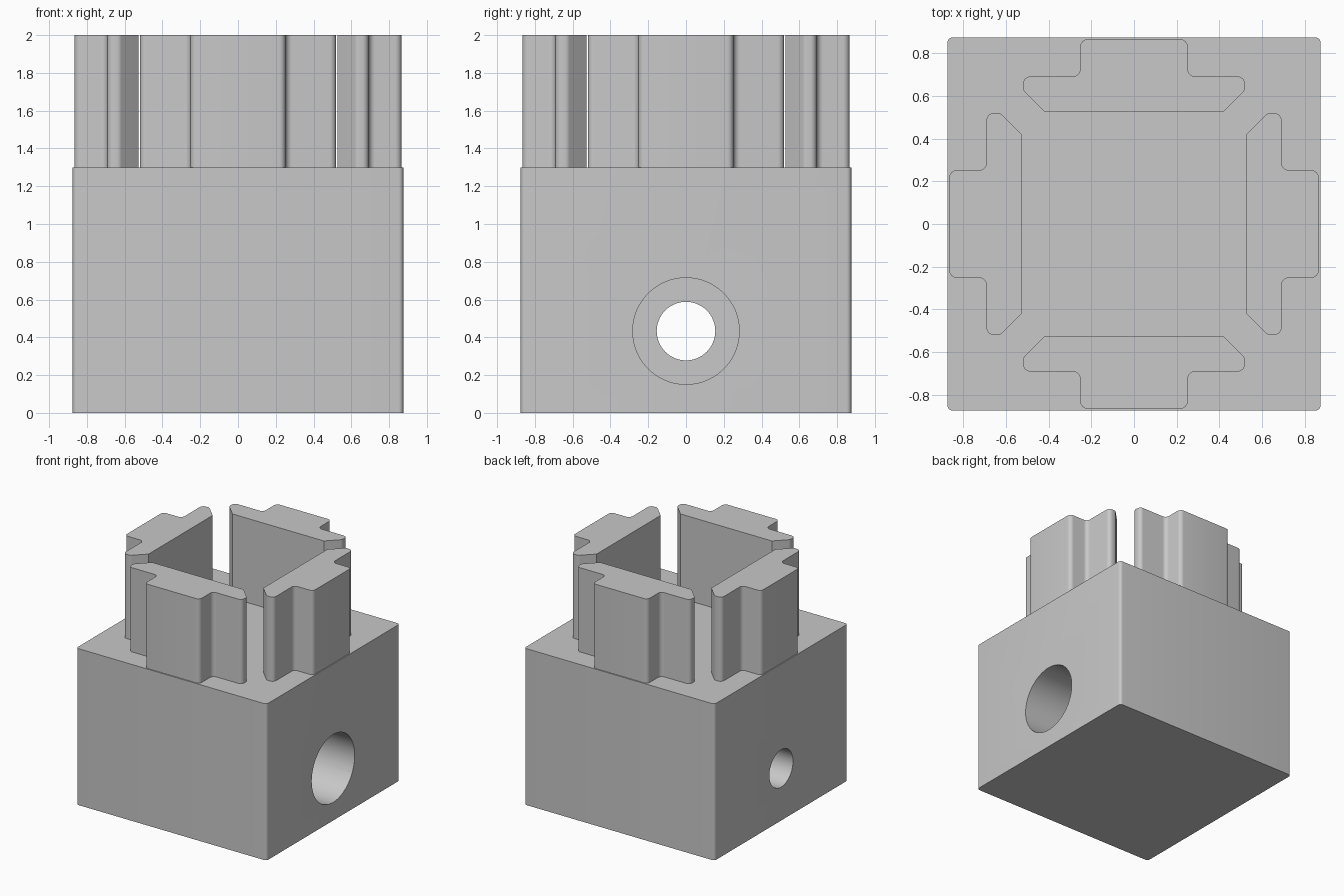
import bpy
import bmesh
from math import pi, radians
from mathutils import Vector, Matrix

default = bpy.data.objects.get("Cube")
if default:
    bpy.data.objects.remove(default, do_unlink=True)

HALF = 0.875      # half width of the block
BLOCK_TOP = 1.3
TOP = 2.0

grey = bpy.data.materials.new("light_grey")
grey.use_nodes = True
grey.diffuse_color = (0.58, 0.58, 0.58, 1)
grey.node_tree.nodes["Principled BSDF"].inputs["Base Color"].default_value = grey.diffuse_color


def round_corners(points, radius, steps=6):
    """Replace each corner that has a radius with a tangent arc."""
    result = []
    count = len(points)
    for i, (x, y, *sharp) in enumerate(points):
        p = Vector((x, y))
        if sharp:
            result.append(p)
            continue
        a = (Vector(points[i - 1][:2]) - p).normalized()
        b = (Vector(points[(i + 1) % count][:2]) - p).normalized()
        half = a.angle(b) / 2
        bisector = (a + b).normalized()
        centre = p + bisector * (radius / pow(1 - a.dot(b), 0.5) * pow(2, 0.5))
        start = p + a * (a.dot(centre - p)) - centre
        end = p + b * (b.dot(centre - p)) - centre
        turn = pi - 2 * half
        for k in range(steps + 1):
            t = k / steps
            arc = start * (1 - t) + end * t
            # rotate from start towards end
            side = 1 if start.x * end.y - start.y * end.x > 0 else -1
            arc = Matrix.Rotation(side * turn * t, 2) @ start
            result.append(centre + arc)
    return result


def prism(name, outline, bottom, top, turn=0):
    """Extrude a flat outline upwards, then turn it about the z axis."""
    bm = bmesh.new()
    face = bm.faces.new([bm.verts.new((p.x, p.y, bottom)) for p in outline])
    grown = bmesh.ops.extrude_face_region(bm, geom=[face])["geom"]
    bmesh.ops.translate(bm, vec=(0, 0, top - bottom),
                        verts=[v for v in grown if isinstance(v, bmesh.types.BMVert)])
    bmesh.ops.rotate(bm, verts=bm.verts, matrix=Matrix.Rotation(turn, 3, "Z"))
    bmesh.ops.recalc_face_normals(bm, faces=bm.faces)
    mesh = bpy.data.meshes.new(name)
    bm.to_mesh(mesh)
    bm.free()
    obj = bpy.data.objects.new(name, mesh)
    bpy.context.collection.objects.link(obj)
    mesh.materials.append(grey)
    return obj


def smooth(obj):
    bpy.ops.object.select_all(action="DESELECT")
    obj.select_set(True)
    bpy.context.view_layer.objects.active = obj
    bpy.ops.object.shade_smooth_by_angle(angle=radians(30))


def drill(obj, radius, x_start, x_end, z):
    """Cut a round hole along x."""
    bpy.ops.mesh.primitive_cylinder_add(
        vertices=64, radius=radius, depth=x_end - x_start,
        location=((x_start + x_end) / 2, 0, z), rotation=(0, pi / 2, 0))
    cutter = bpy.context.object
    cutter.hide_render = True
    cutter.data.materials.append(grey)
    mod = obj.modifiers.new("hole", "BOOLEAN")
    mod.operation = "DIFFERENCE"
    mod.solver = "EXACT"
    mod.object = cutter
    bpy.context.view_layer.objects.active = obj
    bpy.ops.object.modifier_apply(modifier=mod.name)
    bpy.data.objects.remove(cutter, do_unlink=True)


# Block with a stepped bolt hole running side to side
square = [(-HALF, -HALF), (HALF, -HALF), (HALF, HALF), (-HALF, HALF)]
block = prism("base_block", round_corners(square, 0.025), 0, BLOCK_TOP)
drill(block, 0.155, -1.1, 1.1, 0.433)
drill(block, 0.282, -0.33, 1.1, 0.433)
smooth(block)

# Four T-shaped tongues around the top; a third value marks a sharp corner
right_half = [(0.42, 0.527, 1), (0.52, 0.627), (0.52, 0.692), (0.252, 0.692), (0.252, 0.866)]
left_half = [(-p[0], *p[1:]) for p in reversed(right_half)]
tongue = round_corners(right_half + left_half, 0.034)
for i, side in enumerate(("back", "left", "front", "right")):
    turn = {"back": 0, "right": pi / 2, "front": pi, "left": -pi / 2}[side]
    name = {"left": "left_tongue", "right": "right_tongue"}.get(side, side + "_tongue")
    smooth(prism(name, tongue, BLOCK_TOP, TOP, turn))
